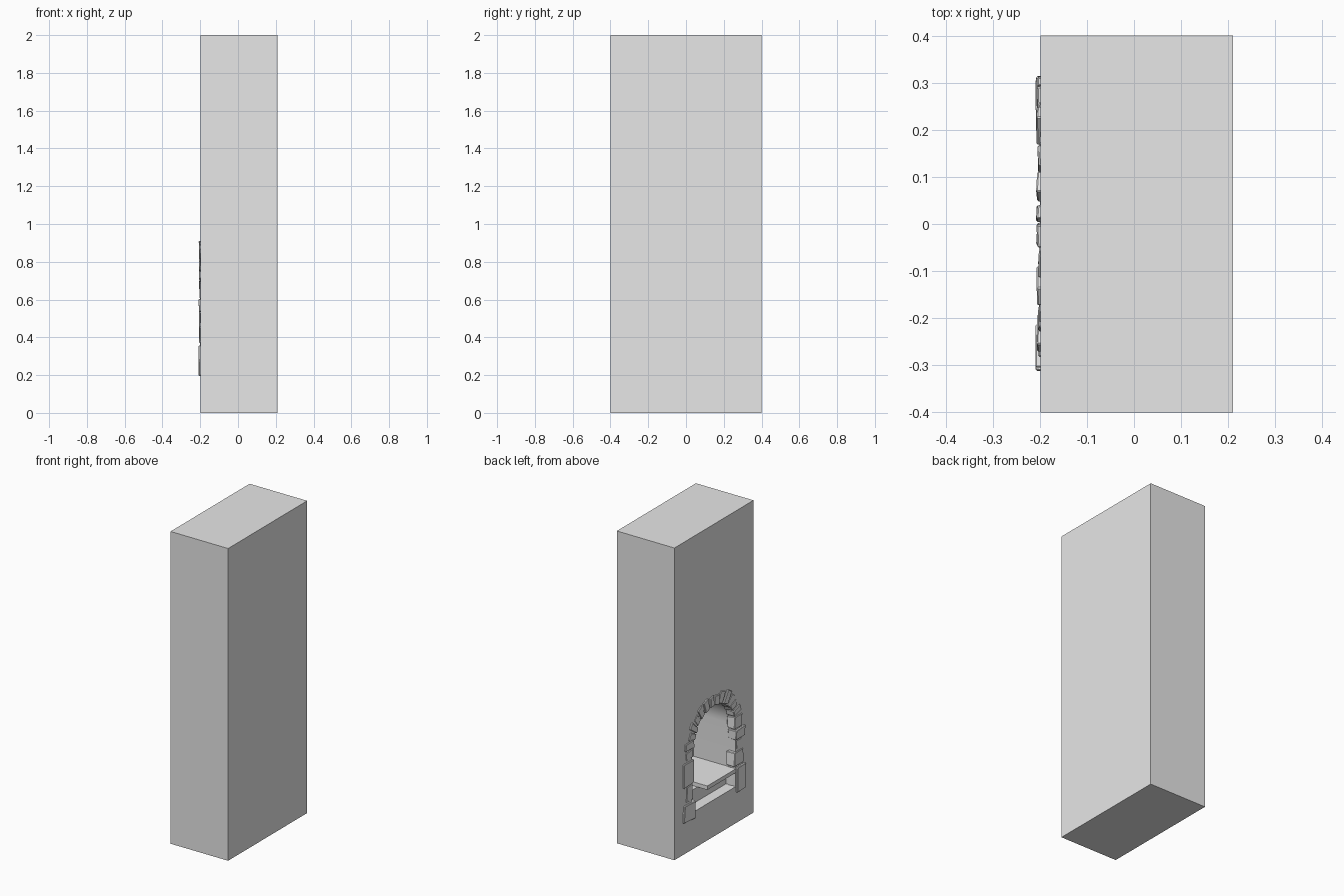
import bpy, bmesh, math, random
from mathutils import Matrix, Vector

random.seed(4)
cube = bpy.data.objects.get("Cube")
if cube:
    bpy.data.objects.remove(cube, do_unlink=True)

grey = bpy.data.materials.new("pale_grey")
grey.use_nodes = True
COLOUR = (0.8, 0.8, 0.8, 1)
grey.diffuse_color = COLOUR
grey.node_tree.nodes["Principled BSDF"].inputs["Base Color"].default_value = COLOUR

WALL = -0.198      # x of the wall that holds the fireplace
RADIUS = 0.22      # half width of the opening
SPRING = 0.63      # height where the arch starts
FLOOR = 0.235


def finish(name, bm):
    bmesh.ops.recalc_face_normals(bm, faces=bm.faces[:])
    mesh = bpy.data.meshes.new(name)
    bm.to_mesh(mesh)
    bm.free()
    mesh.materials.append(grey)
    obj = bpy.data.objects.new(name, mesh)
    bpy.context.collection.objects.link(obj)
    return obj


def box(name, x, y, z):
    bm = bmesh.new()
    size = Vector((x[1] - x[0], y[1] - y[0], z[1] - z[0]))
    mid = Vector((sum(x), sum(y), sum(z))) / 2
    bmesh.ops.create_cube(bm, size=1, matrix=Matrix.LocRotScale(mid, None, size))
    return finish(name, bm)


def prism(name, outline, x0, x1):
    """Extrude a (y, z) outline along x."""
    bm = bmesh.new()
    face = bm.faces.new([bm.verts.new((x0, y, z)) for y, z in outline])
    moved = bmesh.ops.extrude_face_region(bm, geom=[face], use_keep_orig=True)["geom"]
    verts = [v for v in moved if isinstance(v, bmesh.types.BMVert)]
    bmesh.ops.translate(bm, verts=verts, vec=(x1 - x0, 0, 0))
    return finish(name, bm)


def stone(name, y, z, width, height, front, tilt=0):
    """Rough chipped block set into the wall."""
    bm = bmesh.new()
    bmesh.ops.create_cube(bm, size=1)
    for v in bm.verts:
        v.co = Vector((v.co.x * (WALL + 0.05 - front), v.co.y * width, v.co.z * height))
        v.co.y += random.uniform(-0.006, 0.006)
        v.co.z += random.uniform(-0.006, 0.006)
        if v.co.x < 0:
            v.co.x += random.uniform(0, 0.004)
    bmesh.ops.bevel(bm, geom=bm.edges[:], offset=0.003, segments=1, affect='EDGES')
    place = Matrix.Translation(((WALL + 0.05 + front) / 2, y, z)) @ Matrix.Rotation(tilt, 4, 'X')
    bmesh.ops.transform(bm, matrix=place, verts=bm.verts[:])
    return finish(name, bm)


# Chimney block with an arched recess
body = box("chimney_body", (WALL, 0.21), (-0.4, 0.4), (0, 2))
arch = [(RADIUS * math.cos(math.pi * i / 28), SPRING + RADIUS * math.sin(math.pi * i / 28))
        for i in range(29)]
cutter = prism("recess_cutter", [(RADIUS, FLOOR)] + arch + [(-RADIUS, FLOOR)], WALL - 0.1, 0.1)
cutter.hide_render = True
cut = body.modifiers.new("recess", 'BOOLEAN')
cut.operation = 'DIFFERENCE'
cut.solver = 'EXACT'
cut.object = cutter
bpy.context.view_layer.objects.active = body
body.select_set(True)
bpy.ops.object.modifier_apply(modifier=cut.name)
bpy.ops.object.shade_smooth_by_angle(angle=math.radians(30))
body.select_set(False)
bpy.data.objects.remove(cutter, do_unlink=True)

# Raised hearth inside, with an overhanging slab and a shorter side slab
box("hearth_base", (-0.13, 0.1), (-RADIUS, RADIUS), (FLOOR, 0.325))
box("hearth_slab", (-0.2, 0.1), (-RADIUS, 0.07), (0.325, 0.35))
box("hearth_side_slab", (-0.1, 0.1), (0.09, RADIUS), (0.325, 0.345))

# Jamb stones: bottom, top, inner edge, outer edge, front
left_jamb = [
    (0.2, 0.31, 0.2, 0.31, -0.21), (0.32, 0.42, 0.215, 0.28, -0.203),
    (0.43, 0.58, 0.21, 0.31, -0.208), (0.59, 0.64, 0.22, 0.285, -0.203),
    (0.65, 0.7, 0.205, 0.295, -0.207)]
right_jamb = [
    (0.2, 0.36, 0.22, 0.31, -0.21), (0.37, 0.46, 0.2, 0.29, -0.206),
    (0.47, 0.53, 0.225, 0.28, -0.203), (0.54, 0.6, 0.215, 0.31, -0.21),
    (0.61, 0.68, 0.205, 0.285, -0.206)]
for side, label, rows in ((1, "left", left_jamb), (-1, "right", right_jamb)):
    for i, (low, high, inner, outer, front) in enumerate(rows):
        stone(f"{label}_jamb_stone_{i + 1}", side * (inner + outer) / 2, (low + high) / 2,
              outer - inner, high - low, front)

# Arch stones of uneven length, fanned round the opening
COUNT = 12
for i in range(COUNT):
    angle = math.radians(22 + 136 * i / (COUNT - 1))
    length = random.uniform(0.055, 0.085)
    radius = RADIUS - 0.012 + length / 2
    stone(f"arch_stone_{i + 1}", radius * math.cos(angle), SPRING + radius * math.sin(angle),
          length, random.uniform(0.035, 0.05), random.uniform(-0.21, -0.202),
          angle + random.uniform(-0.12, 0.12))
